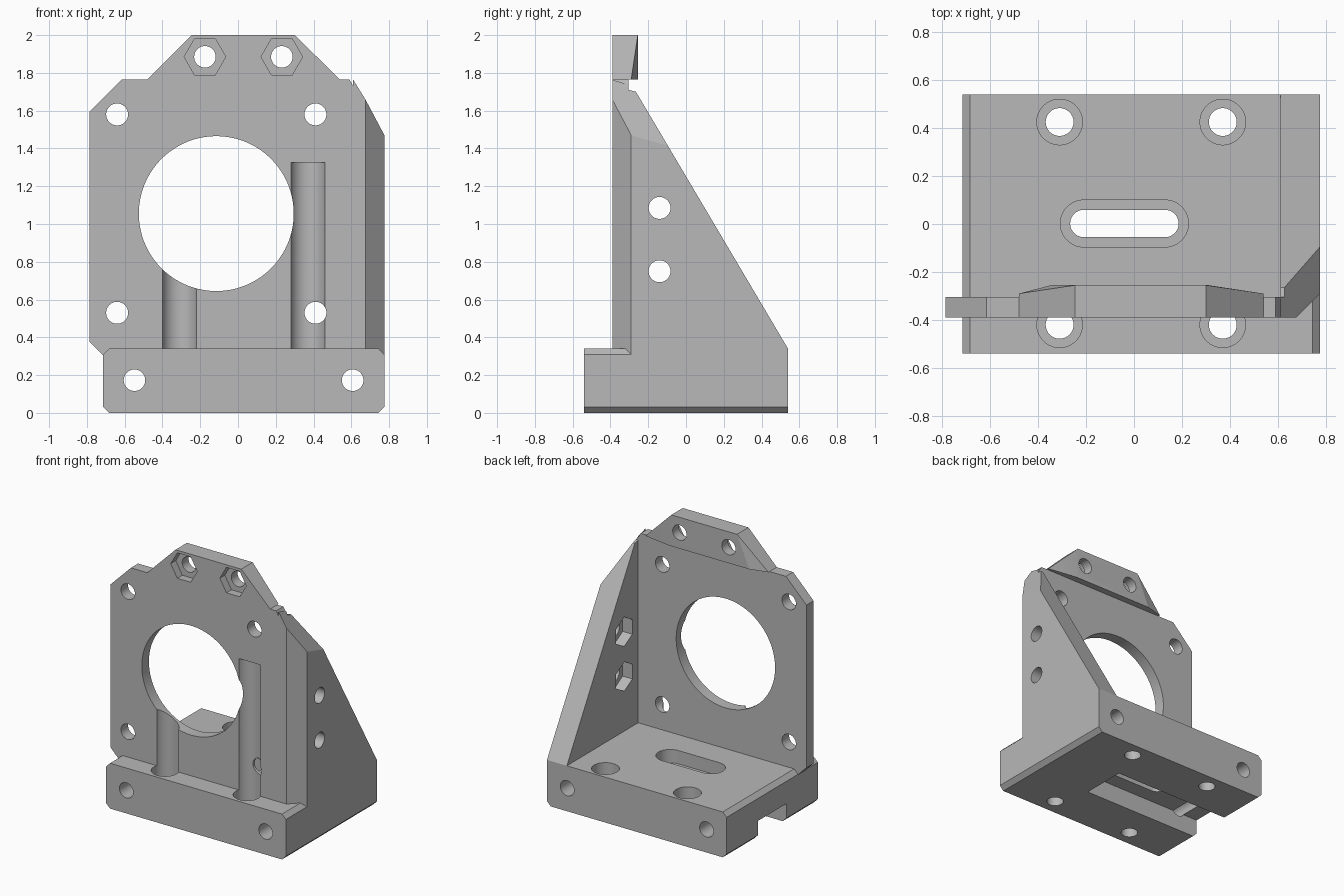
import bpy, bmesh, math
from mathutils import Vector

cube = bpy.data.objects.get("Cube")
if cube:
    bpy.data.objects.remove(cube, do_unlink=True)

grey = bpy.data.materials.new("plain grey")
grey.use_nodes = True
colour = (0.48, 0.48, 0.48, 1)
grey.diffuse_color = colour
grey.node_tree.nodes["Principled BSDF"].inputs["Base Color"].default_value = colour

PLACE = {
    "x": lambda u, v, d: (d, u, v),
    "y": lambda u, v, d: (u, d, v),
    "z": lambda u, v, d: (u, v, d),
}


def finish(name, bm):
    bmesh.ops.recalc_face_normals(bm, faces=bm.faces)
    mesh = bpy.data.meshes.new(name)
    bm.to_mesh(mesh)
    bm.free()
    mesh.materials.append(grey)
    ob = bpy.data.objects.new(name, mesh)
    bpy.context.scene.collection.objects.link(ob)
    return ob


def prism(name, points, axis, lo, hi, cuts=()):
    """Extrude a 2D profile along an axis, then trim it with planes."""
    bm = bmesh.new()
    face = bm.faces.new([bm.verts.new(PLACE[axis](u, v, lo)) for u, v in points])
    out = bmesh.ops.extrude_face_region(bm, geom=[face])
    moved = [g for g in out["geom"] if isinstance(g, bmesh.types.BMVert)]
    bmesh.ops.translate(bm, verts=moved, vec=PLACE[axis](0, 0, hi - lo))
    bmesh.ops.recalc_face_normals(bm, faces=bm.faces)
    for point, normal in cuts:
        geom = bm.verts[:] + bm.edges[:] + bm.faces[:]
        cut = bmesh.ops.bisect_plane(bm, geom=geom, plane_co=point,
                                     plane_no=normal, clear_outer=True)
        edges = [g for g in cut["geom_cut"] if isinstance(g, bmesh.types.BMEdge)]
        bmesh.ops.holes_fill(bm, edges=edges)
    return finish(name, bm)


def ring(u, v, r, n=48, turn=0.5, stretch=0):
    """Regular polygon; stretch pulls its two halves apart into a slot."""
    pts = []
    for i in range(n):
        a = (i + turn) * math.tau / n
        side = math.copysign(stretch, math.cos(a))
        pts.append((u + side + r * math.cos(a), v + r * math.sin(a)))
    return pts


def boolean(target, other, operation):
    mod = target.modifiers.new(operation.lower(), "BOOLEAN")
    mod.operation = operation
    mod.solver = "EXACT"
    mod.object = other
    graph = bpy.context.evaluated_depsgraph_get()
    graph.update()
    mesh = bpy.data.meshes.new_from_object(target.evaluated_get(graph))
    target.modifiers.clear()
    target.data = mesh
    bpy.data.objects.remove(other, do_unlink=True)


# Base block with chamfered long edges
L, R, T, C = -0.715, 0.775, 0.34, 0.032
base = prism("mounting_bracket",
             [(L + C, 0), (R - C, 0), (R, C), (R, T - C), (R - C, T),
              (L + C, T), (L, T - C), (L, C)], "y", -0.54, 0.54)

# Upright face plate
plate = prism("face_plate",
              [(-0.6, 0.2), (0.65, 0.2), (0.65, 1.66), (0.59, 1.765),
               (-0.615, 1.765), (-0.785, 1.595), (-0.785, 0.375),
               (-0.715, 0.305), (-0.6, 0.305)], "y", -0.39, -0.305)

# Thicker top lug, tapered at the rear sides
bm = bmesh.new()
front = [(-0.48, 1.765), (-0.245, 2), (0.3, 2), (0.54, 1.765)]
rear = [(-0.345, 1.765), (-0.245, 2), (0.3, 2), (0.31, 1.765)]
for outline, y in ((front, -0.39), (front, -0.29), (rear, -0.255)):
    for x, z in outline:
        bm.verts.new((x, y, z))
bmesh.ops.convex_hull(bm, input=bm.verts)
bmesh.ops.dissolve_limit(bm, angle_limit=0.01, verts=bm.verts, edges=bm.edges)
lug = finish("top_lug", bm)

# Sloping side gusset with its front edge and top corner trimmed
gusset = prism("side_gusset",
               [(-0.39, 0.2), (0.54, 0.2), (0.54, T), (-0.265, 1.7),
                (-0.305, 1.71), (-0.305, 1.765), (-0.39, 1.765)], "x", 0.61, R,
               cuts=[(Vector((R, -0.29, 0)), Vector((1, -1, 0))),
                     (Vector((R, -0.29, 1.47)), Vector((1.6, 0.29, 1)))])

for part in (plate, lug, gusset):
    boolean(base, part, "UNION")

cutters = []


def cutter(points, axis, lo, hi):
    ob = prism("cutter", points, axis, lo, hi)
    ob.hide_render = True
    cutters.append(ob)


# Large bore and plate bolt holes
cutter(ring(-0.115, 1.055, 0.41, 96), "y", -0.6, -0.2)
for x in (-0.64, 0.41):
    for z in (0.53, 1.58):
        cutter(ring(x, z, 0.058), "y", -0.6, -0.2)

# Lug holes with hexagonal nut pockets
for x in (-0.175, 0.232):
    cutter(ring(x, 1.885, 0.057), "y", -0.6, -0.2)
    cutter(ring(x, 1.885, 0.11, 6, 0), "y", -0.6, -0.33)

# Gusset holes with nut pockets on the inner side
for z in (0.75, 1.085):
    cutter(ring(-0.14, z, 0.058), "x", 0.5, 0.9)
    cutter(ring(-0.14, z, 0.11, 6, 0.5), "x", 0.5, 0.69)

# Long holes through the base from front to rear
for x in (-0.548, 0.607):
    cutter(ring(x, 0.173, 0.057), "y", -0.7, 0.7)

# Channel under the base, open at one end
cutter([(-0.9, -0.17), (0.28, -0.17), (0.28, 0.17), (-0.9, 0.17)], "z", -0.1, 0.14)

# Counterbored vertical holes; the front ones continue as grooves in the plate
for x, groove_top in ((-0.31, 0.8), (0.37, 1.325)):
    for y, top in ((-0.42, groove_top), (0.425, 0.5)):
        cutter(ring(x, y, 0.058), "z", -0.1, 0.3)
        cutter(ring(x, y, 0.095), "z", 0.17, top)

# Recessed slot in the floor
cutter(ring(-0.04, 0.002, 0.057, stretch=0.169), "z", -0.1, 0.5)
cutter(ring(-0.04, 0.002, 0.098, stretch=0.169), "z", 0.24, 0.5)

for ob in cutters:
    boolean(base, ob, "DIFFERENCE")

# Smooth bores, sharp edges
bpy.ops.object.select_all(action="DESELECT")
base.select_set(True)
bpy.context.view_layer.objects.active = base
bpy.ops.object.shade_smooth_by_angle(angle=math.radians(15))
